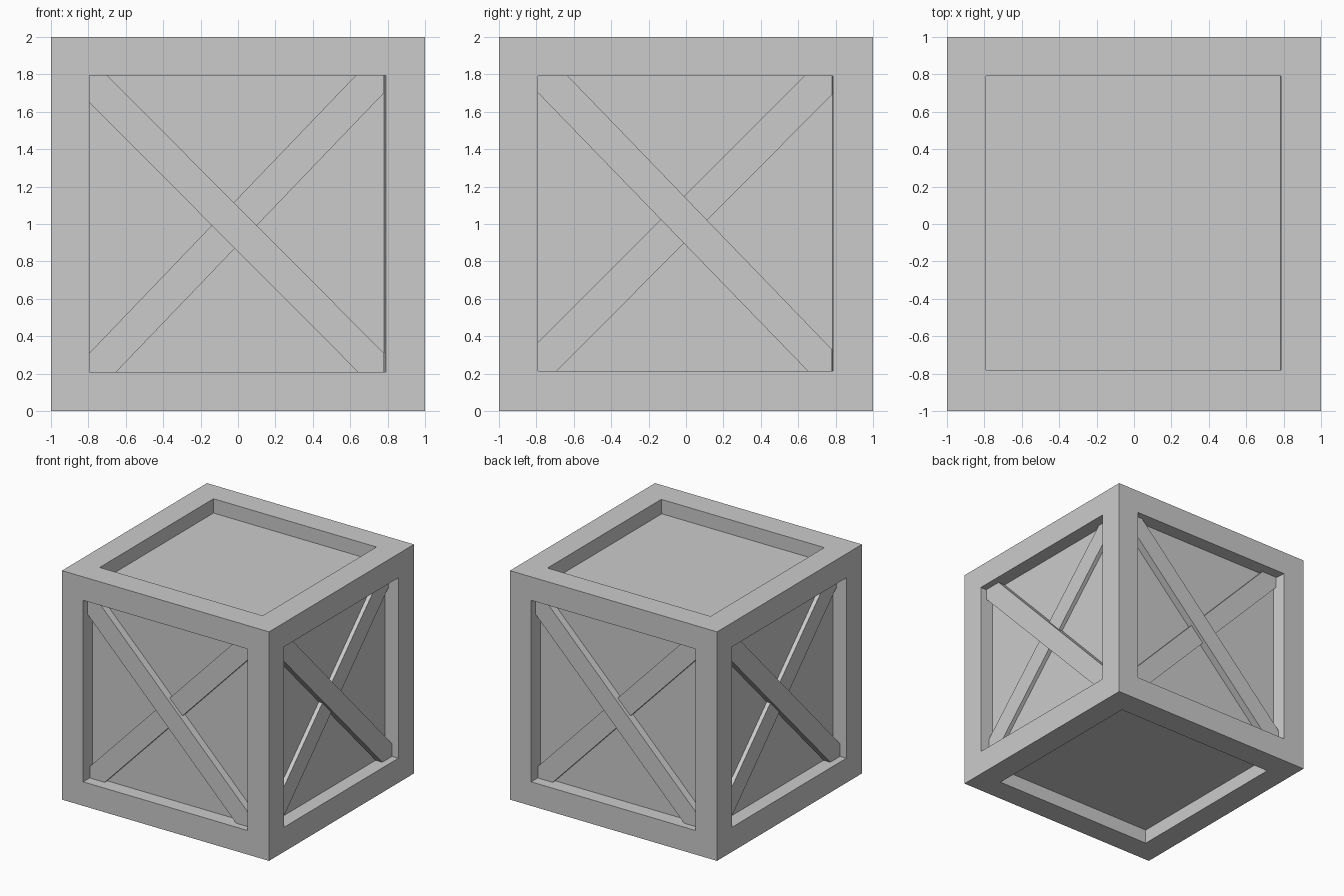
import bpy, bmesh
from math import pi
from mathutils import Matrix, Vector

if "Cube" in bpy.data.objects:
    bpy.data.objects.remove(bpy.data.objects["Cube"])

Rz = lambda a: Matrix.Rotation(a, 4, 'Z')
Rx = lambda a: Matrix.Rotation(a, 4, 'X')
UP = Matrix.Translation((0, 0, 1))


def make_object(name, bm):
    bmesh.ops.remove_doubles(bm, verts=bm.verts, dist=1e-5)
    bmesh.ops.recalc_face_normals(bm, faces=bm.faces)
    me = bpy.data.meshes.new(name)
    bm.to_mesh(me)
    bm.free()
    ob = bpy.data.objects.new(name, me)
    bpy.context.collection.objects.link(ob)
    return ob


def ring(bm, m, l, r, b, t, depth):
    """Rectangle on a crate side; local x is right, z is up, -y is outward."""
    return [bm.verts.new(m @ Vector((x, depth - 1, z)))
            for x, z in ((l, b), (r, b), (r, t), (l, t))]


def recessed_side(bm, m, hole, floor, depth):
    # rim, recess walls and sunken panel
    rings = [ring(bm, m, -1, 1, -1, 1, 0), ring(bm, m, *hole, 0), ring(bm, m, *floor, depth)]
    for a, b in zip(rings, rings[1:]):
        for i in range(4):
            j = (i + 1) % 4
            bm.faces.new((a[i], a[j], b[j], b[i]))
    bm.faces.new(rings[-1])


def brace(name, m, outline, top, bottom):
    # diagonal plank, its ends cut to the corner of the recess
    bm = bmesh.new()
    f = bm.faces.new([bm.verts.new(m @ Vector((x, bottom - 1, z - 1))) for x, z in outline])
    out = bmesh.ops.extrude_face_region(bm, geom=[f], use_keep_orig=True)
    step = m.to_3x3() @ Vector((0, top - bottom, 0))
    for v in out['geom']:
        if isinstance(v, bmesh.types.BMVert):
            v.co += step
    make_object(name, bm)


# Recess outlines: left, right, bottom, top
FRONT = ((-.795, .79, -.79, .795), (-.795, .78, -.79, .795))
SIDE = ((-.79, .785, -.785, .79), (-.79, .78, -.785, .79))
LID = ((-.79, .785, -.78, .79), (-.79, .78, -.78, .79))

# Brace outlines on the front and the side: falling plank, rising plank
FRONT_FALL = [(-.795, 1.65), (.64, .21), (.78, .21), (.78, .31), (-.70, 1.795), (-.795, 1.795)]
FRONT_RISE = [(-.795, .21), (-.65, .21), (.78, 1.70), (.78, 1.795), (.63, 1.795), (-.795, .31)]
SIDE_FALL = [(-.79, 1.70), (.65, .215), (.78, .215), (.78, .33), (-.63, 1.79), (-.79, 1.79)]
SIDE_RISE = [(-.79, .215), (-.69, .215), (.78, 1.69), (.78, 1.79), (.63, 1.79), (-.79, .37)]

DEPTH = .125
body = bmesh.new()
for i, label in enumerate(("front", "right", "back", "left")):
    m = UP @ Rz(i * pi / 2)
    hole, floor = SIDE if i % 2 else FRONT
    recessed_side(body, m, hole, floor, DEPTH)
    fall, rise = (SIDE_FALL, SIDE_RISE) if i % 2 else (FRONT_FALL, FRONT_RISE)
    brace(label + "_falling_brace", m, fall, .06, DEPTH)
    brace(label + "_rising_brace", m, rise, .09, DEPTH)

# Lid and base
recessed_side(body, UP @ Rx(-pi / 2), *LID, DEPTH)
recessed_side(body, UP @ Rx(pi / 2), *LID, DEPTH)
make_object("crate_body", body)
